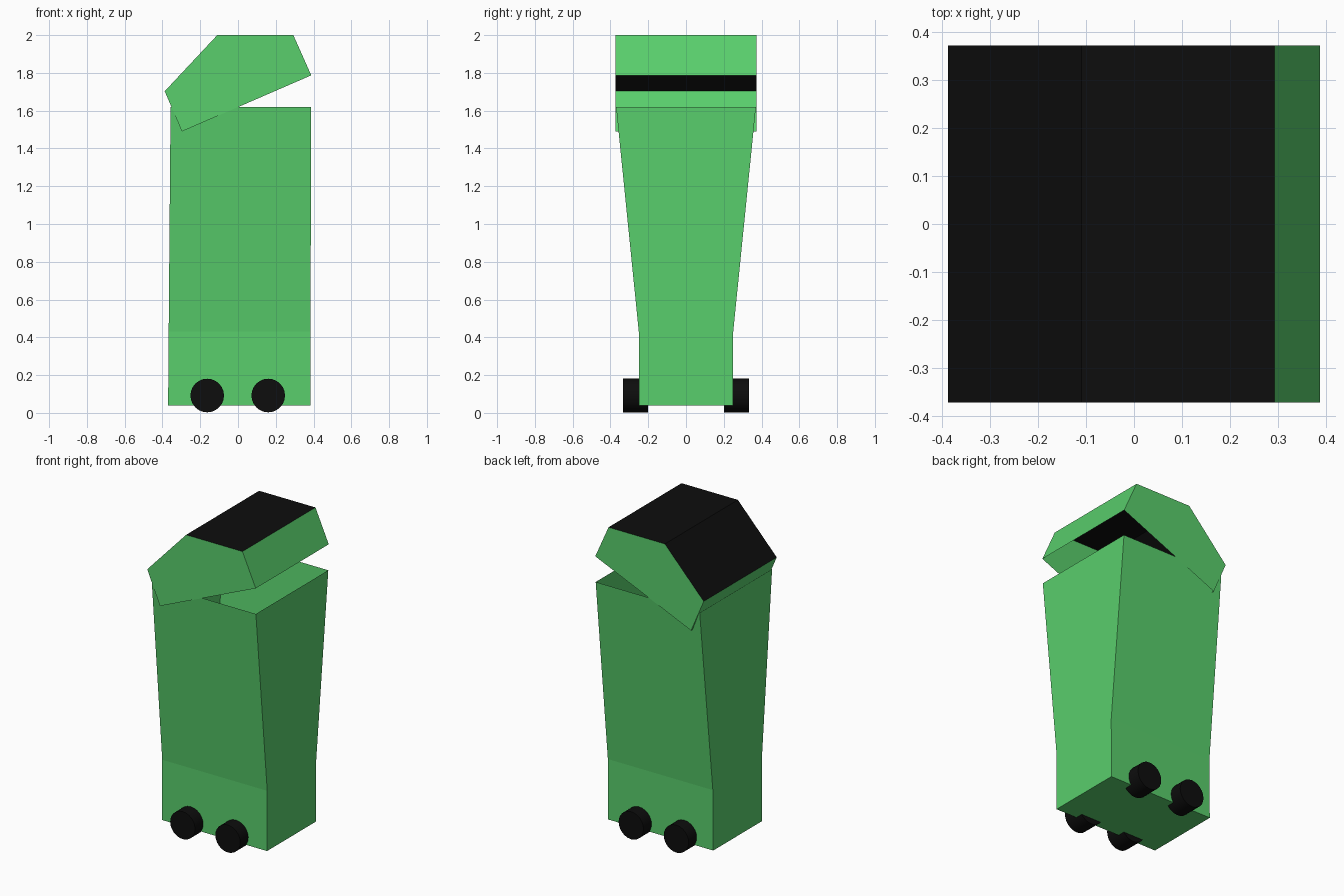
import bpy, bmesh, math
from mathutils import Matrix

if "Cube" in bpy.data.objects:
    bpy.data.objects.remove(bpy.data.objects["Cube"])


def material(name, color):
    m = bpy.data.materials.new(name)
    m.diffuse_color = color
    m.use_nodes = True
    m.node_tree.nodes["Principled BSDF"].inputs["Base Color"].default_value = m.diffuse_color
    return m


GREEN = material("green_plastic", (0.10, 0.62, 0.15, 1))
BLACK = material("black_rubber", (0.004, 0.004, 0.004, 1))


def finish(name, bm, mats):
    bmesh.ops.recalc_face_normals(bm, faces=bm.faces)
    me = bpy.data.meshes.new(name)
    bm.to_mesh(me)
    bm.free()
    for m in mats:
        me.materials.append(m)
    ob = bpy.data.objects.new(name, me)
    bpy.context.collection.objects.link(ob)
    return ob


# Bin body: open-topped tub, straight foot then flaring front and back
levels = [(0.04, -0.37, 0.383, 0.25), (0.43, -0.367, 0.384, 0.25),
          (1.62, -0.357, 0.387, 0.37)]  # z, left, right, half depth
bm = bmesh.new()
rings = [[bm.verts.new(p) for p in ((l, -d, z), (r, -d, z), (r, d, z), (l, d, z))]
         for z, l, r, d in levels]
bm.faces.new(rings[0])
for a, b in zip(rings, rings[1:]):
    for i in range(4):
        j = (i + 1) % 4
        bm.faces.new((a[i], a[j], b[j], b[i]))
finish("bin_body", bm, [GREEN])

# Lid: side profile spanned across the depth, open underneath, black on top
profile = [(-0.297, 1.49), (-0.388, 1.703), (-0.11, 2.0), (0.293, 2.0), (0.388, 1.787)]
bm = bmesh.new()
front, back = ([bm.verts.new((x, y, z)) for x, z in profile] for y in (-0.373, 0.373))
bm.faces.new(front)
bm.faces.new(back)
for i in range(4):
    f = bm.faces.new((front[i], front[i + 1], back[i + 1], back[i]))
    f.material_index = 1 if i in (1, 2) else 0
finish("bin_lid", bm, [GREEN, BLACK])

# Wheels: two on the front and two on the back
for side, y in (("front", -0.267), ("back", 0.267)):
    for end, x in (("left", -0.163), ("right", 0.16)):
        bm = bmesh.new()
        bmesh.ops.create_cone(bm, cap_ends=True, segments=24, radius1=0.089,
                              radius2=0.089, depth=0.132,
                              matrix=Matrix.Translation((x, y, 0.089 + 0.003))
                              @ Matrix.Rotation(math.pi / 2, 4, 'X'))
        wheel = finish(f"{side}_{end}_wheel", bm, [BLACK])
        bpy.ops.object.select_all(action='DESELECT')
        wheel.select_set(True)
        bpy.context.view_layer.objects.active = wheel
        bpy.ops.object.shade_smooth_by_angle(angle=math.radians(40))
